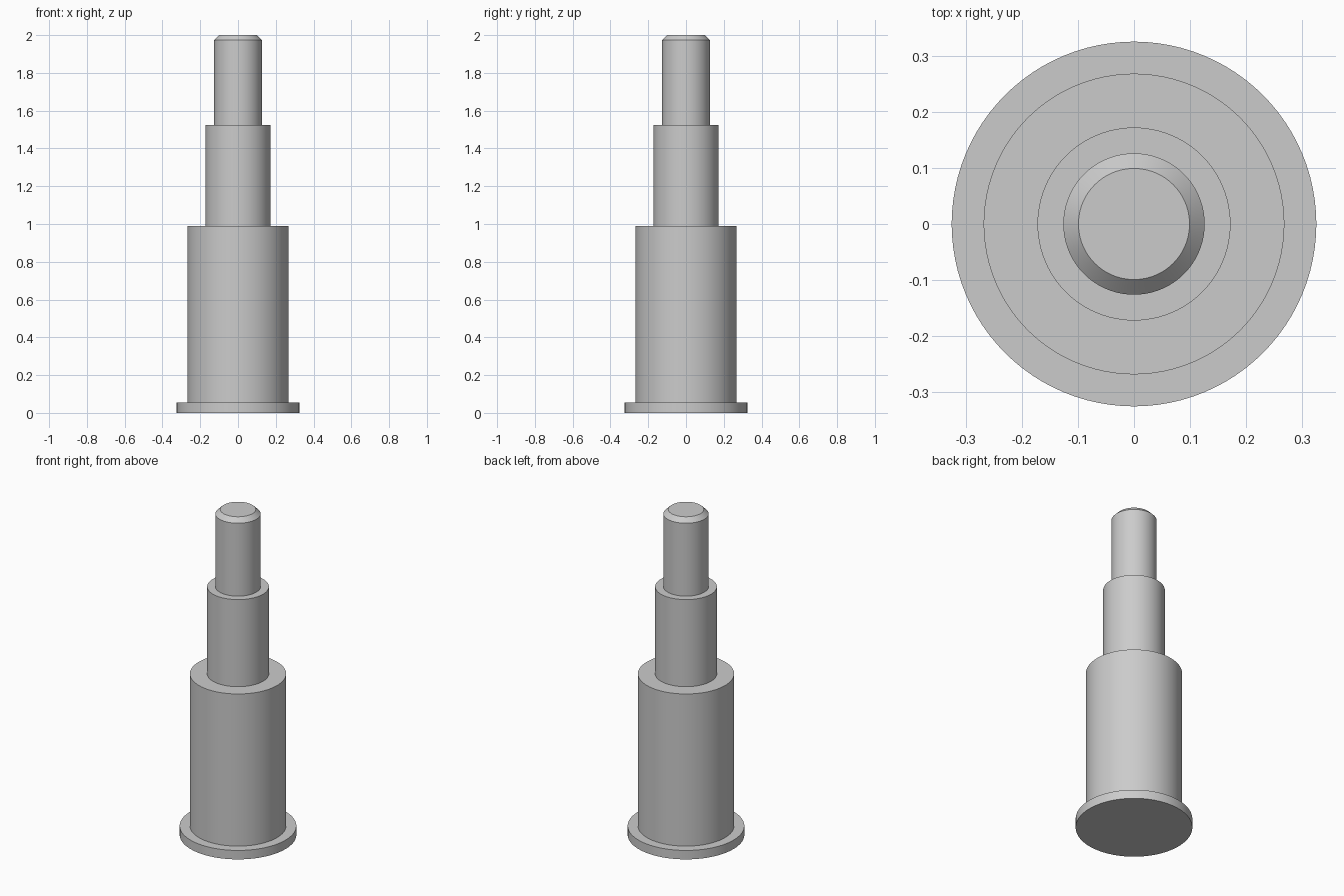
import bpy
import bmesh
import math

cube = bpy.data.objects.get("Cube")
if cube:
    bpy.data.objects.remove(cube, do_unlink=True)

SEGMENTS = 96

# Plain grey metal
grey = bpy.data.materials.new("grey_metal")
grey.use_nodes = True
colour = (0.6, 0.6, 0.6, 1)
grey.diffuse_color = colour
grey.node_tree.nodes["Principled BSDF"].inputs["Base Color"].default_value = colour

# Half profile of the turned pin, (radius, height) from the base upwards
profile = [
    (0.325, 0), (0.325, 0.055),        # base flange
    (0.268, 0.055), (0.268, 0.99),     # wide barrel
    (0.172, 0.99), (0.172, 1.525),     # middle step
    (0.126, 1.525), (0.126, 1.973),    # slim tip
    (0.099, 2),                        # chamfered end
]


def lathe(name, points, material):
    """Revolve a profile around z and close both ends with flat caps."""
    bm = bmesh.new()
    rings = []
    for radius, height in points:
        ring = []
        for i in range(SEGMENTS):
            a = math.tau * i / SEGMENTS
            ring.append(bm.verts.new((radius * math.cos(a), radius * math.sin(a), height)))
        rings.append(ring)
    for low, high in zip(rings, rings[1:]):
        for i in range(SEGMENTS):
            j = (i + 1) % SEGMENTS
            bm.faces.new((low[i], low[j], high[j], high[i]))
    bm.faces.new(rings[0][::-1])
    bm.faces.new(rings[-1])
    bmesh.ops.recalc_face_normals(bm, faces=bm.faces)
    mesh = bpy.data.meshes.new(name)
    bm.to_mesh(mesh)
    bm.free()
    mesh.materials.append(material)
    obj = bpy.data.objects.new(name, mesh)
    bpy.context.collection.objects.link(obj)
    return obj


pin = lathe("stepped_pin", profile, grey)

# Smooth round walls, crisp shoulders
bpy.ops.object.select_all(action="DESELECT")
pin.select_set(True)
bpy.context.view_layer.objects.active = pin
bpy.ops.object.shade_smooth_by_angle(angle=math.radians(30))
